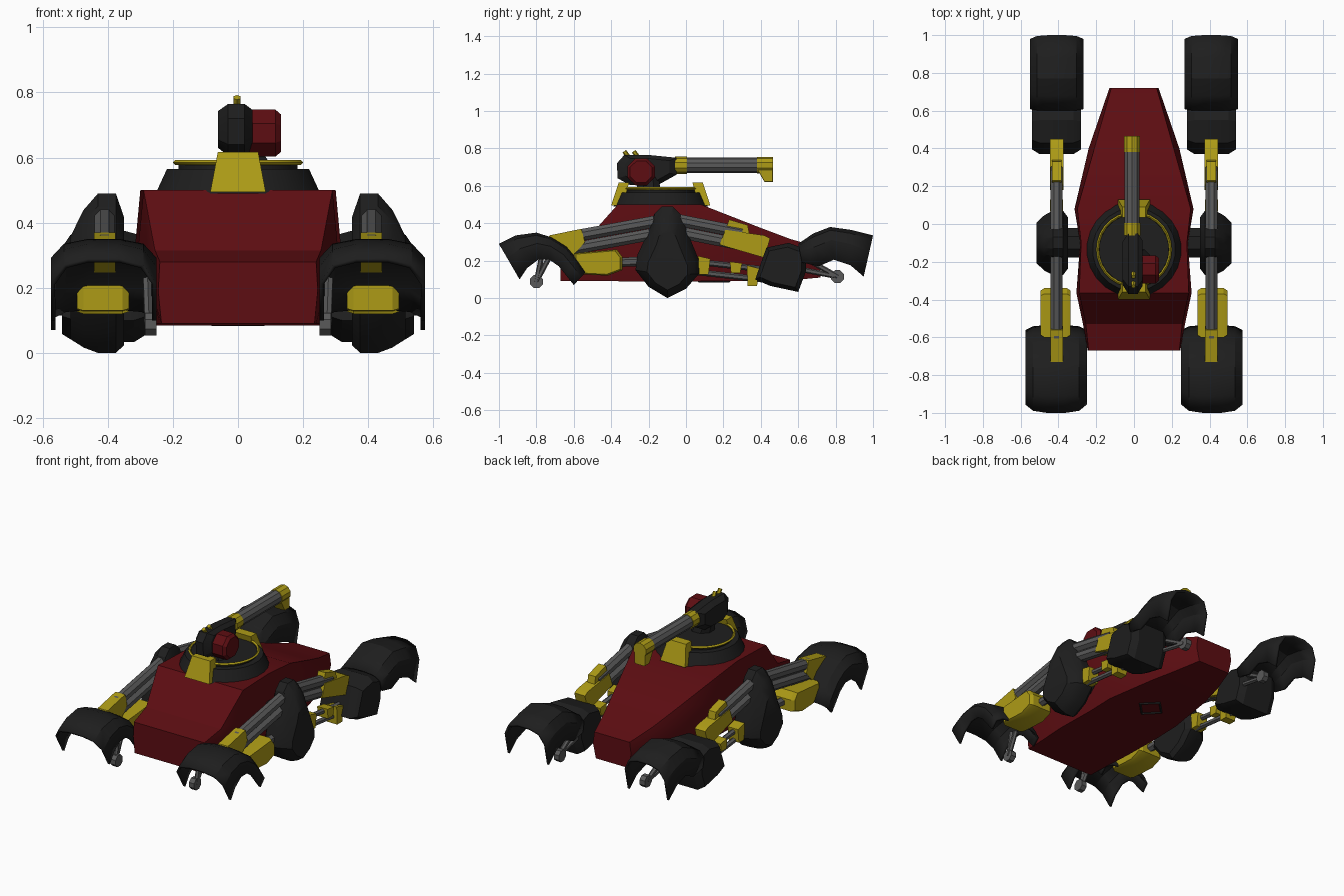
import bpy, bmesh, math
from mathutils import Vector

if "Cube" in bpy.data.objects:
    bpy.data.objects.remove(bpy.data.objects["Cube"])


def material(name, rgb):
    m = bpy.data.materials.new(name)
    m.diffuse_color = (*rgb, 1)
    m.use_nodes = True
    m.node_tree.nodes["Principled BSDF"].inputs["Base Color"].default_value = m.diffuse_color
    return m


RED = material("dark_red", (0.11, 0.004, 0.006))
YELLOW = material("yellow", (0.42, 0.33, 0.008))
BLACK = material("black", (0.013, 0.013, 0.013))
STEEL = material("steel", (0.1, 0.1, 0.1))


def loft(name, rings, mat, mirror=False, shell=0):
    """Join equal rows of points: a closed solid, or an open sheet thickened by shell."""
    bm = bmesh.new()
    rows = [[bm.verts.new(p) for p in r] for r in rings]
    n = len(rows[0])
    for a, b in zip(rows, rows[1:]):
        for i in range(n - 1 if shell else n):
            j = (i + 1) % n
            bm.faces.new((a[i], a[j], b[j], b[i]))
    if not shell:
        bm.faces.new(rows[0][::-1])
        bm.faces.new(rows[-1])
    bmesh.ops.recalc_face_normals(bm, faces=bm.faces[:])
    if shell and sum(f.normal.z for f in bm.faces) < 0:
        bmesh.ops.reverse_faces(bm, faces=bm.faces[:])
    me = bpy.data.meshes.new(name)
    bm.to_mesh(me)
    bm.free()
    ob = bpy.data.objects.new(name, me)
    bpy.context.collection.objects.link(ob)
    me.materials.append(mat)
    if shell:
        ob.modifiers.new("thickness", 'SOLIDIFY').thickness = shell
    if mirror:
        ob.modifiers.new("mirror", 'MIRROR')
    return ob


def slab(name, profile, sections, mat, centre=(0, 0), mirror=True):
    """Side profile (y, z) swept across x; each section is (x, scale about centre)."""
    cy, cz = centre
    return loft(name, [[(x, cy + (y - cy) * s, cz + (z - cz) * s) for y, z in profile]
                       for x, s in sections], mat, mirror)


def tube(name, a, b, r, mat, n=8, r2=None, mirror=True):
    a, b = Vector(a), Vector(b)
    q = (b - a).to_track_quat('Z', 'Y')
    rings = []
    for p, rad in ((a, r), (b, r if r2 is None else r2)):
        rings.append([p + q @ Vector((rad * math.cos(2 * math.pi * (i + .5) / n),
                                      rad * math.sin(2 * math.pi * (i + .5) / n), 0))
                      for i in range(n)])
    return loft(name, rings, mat, mirror)


def fender(name, x, half, crown, hem):
    """Hollow arched shell between a crown line and a hem line, both (y, z)."""
    arch = [(-1, 0), (-1, .6), (-.75, .9), (-.3, 1), (.3, 1), (.75, .9), (1, .6), (1, 0)]
    loft(name, [[(x + half * u, h[0] + (c[0] - h[0]) * t, h[1] + (c[1] - h[1]) * t)
                 for u, t in arch] for c, h in zip(crown, hem)], BLACK, True, .014)


# Hull: y, top width/height, middle width/height, bottom width/height
stations = [(-.67, .24, .28, .245, .19, .235, .09), (-.53, .255, .315, .27, .2, .24, .09),
            (-.365, .29, .50, .305, .34, .25, .09), (-.1, .28, .50, .285, .33, .25, .085),
            (.08, .30, .50, .315, .34, .25, .09),
            (.4, .21, .375, .24, .28, .20, .09), (.56, .165, .315, .185, .22, .16, .095),
            (.72, .12, .27, .13, .2, .11, .11)]
loft("hull", [[(-wb, y, zb), (-wm, y, zm), (-wt, y, zt), (wt, y, zt), (wm, y, zm), (wb, y, zb)]
              for y, wt, zt, wm, zm, wb, zb in stations], RED)
bpy.ops.mesh.primitive_torus_add(major_segments=4, minor_segments=4, major_radius=.08,
                                 minor_radius=.008, location=(0, .15, .09))
bpy.context.object.name = "belly_hatch_frame"
bpy.context.object.data.materials.append(BLACK)

# Turret base, ring and brackets
TY = -.135
tube("turret_base", (0, TY, .49), (0, TY, .565), .255, BLACK, 24, .22, False)
tube("turret_plate", (0, TY, .56), (0, TY, .58), .185, BLACK, 24, .185, False)
bpy.ops.mesh.primitive_torus_add(major_segments=28, minor_segments=4, major_radius=.193,
                                 minor_radius=.008, location=(0, TY, .585))
bpy.context.object.name = "turret_ring"
bpy.context.object.data.materials.append(YELLOW)
for name, s in (("front_bracket", -1), ("rear_bracket", 1)):
    loft(name, [[(-w, TY + s * o, z), (w, TY + s * o, z), (w, TY + s * i, z), (-w, TY + s * i, z)]
                for w, o, i, z in ((.085, .265, .2, .495), (.062, .225, .17, .617))], YELLOW)

# Gun
tube("gun_pedestal", (.03, -.2, .57), (0, -.2, .65), .07, BLACK, 8, .055, False)
slab("gun_body", [(-.37, .72), (-.33, .765), (-.2, .765), (-.05, .75), (-.05, .66),
                  (-.14, .61), (-.3, .605), (-.365, .64)],
     [(-.062, .7), (-.03, 1), (.02, 1), (.045, .75)], BLACK, (-.2, .69), False)
slab("gun_pod", [(-.24 + .08 * math.cos(a), .675 + .078 * math.sin(a))
                 for a in [math.pi * (i + .5) / 4 for i in range(8)]],
     [(.03, 1), (.115, 1), (.132, .8)], RED, (-.24, .675), False)
tube("gun_barrel", (-.01, -.06, .71), (-.01, .4, .71), .042, STEEL, 10, mirror=False)
tube("barrel_collar", (-.01, -.06, .71), (-.01, .005, .71), .046, YELLOW, 10, mirror=False)
tube("muzzle", (-.01, .38, .71), (-.01, .465, .71), .045, YELLOW, 10, mirror=False)
slab("muzzle_drop", [(.38, .69), (.465, .69), (.465, .62), (.42, .62)],
     [(-.045, .95), (-.03, 1), (.01, 1), (.025, .95)], YELLOW, (.43, .66), False)
for i, y in enumerate((-.25, -.3)):
    tube("gun_sight_%d" % i, (-.003, y, .745), (-.003, y - .03, .785), .012, YELLOW, 6, mirror=False)

# Side pods that carry the arms
slab("side_pod", [(-.13, .49), (-.17, .45), (-.19, .38), (-.26, .23), (-.27, .15), (-.2, .06),
                  (-.1, 0), (0, .05), (.07, .13), (.07, .2), (.005, .36), (-.03, .45), (-.07, .49)],
     [(.35, .8), (.375, 1), (.43, 1), (.475, .86), (.515, .64)], BLACK, (-.1, .12))
tube("pod_axle", (.27, -.1, .26), (.38, -.1, .26), .085, BLACK)

# Front and rear arm rods
X = .41
for i, dz in enumerate((0, -.065)):
    tube("front_arm_rod_%d" % i, (X, -.08, .425 + dz), (X, -.6, .33 + dz), .034, STEEL)
    tube("rear_arm_rod_%d" % i, (X, -.08, .425 + dz), (X, .3, .35 + dz), .034, STEEL)

# Yellow arm fittings
slab("front_arm_sleeve", [(-.74, .3), (-.73, .335), (-.56, .37), (-.54, .3), (-.6, .23)],
     [(X - .033, 1), (X + .033, 1)], YELLOW)
slab("front_lower_box", [(-.6, .24), (-.37, .26), (-.34, .22), (-.34, .15), (-.42, .12), (-.6, .13)],
     [(.335, .9), (.355, 1), (.475, 1), (.495, .9)], YELLOW, (-.47, .19))
slab("rear_arm_sleeve", [(.18, .285), (.21, .365), (.42, .335), (.45, .32), (.42, .215)],
     [(X - .036, 1), (X + .036, 1)], YELLOW)
slab("rear_sleeve_cap", [(.21, .36), (.23, .42), (.33, .39), (.34, .34)],
     [(X - .025, 1), (X + .025, 1)], YELLOW)
for i, (y, z, h) in enumerate(((.1, .175, .05), (.27, .165, .03), (.36, .12, .055))):
    slab("rear_lower_clamp_%d" % i, [(y - .03, z - h), (y - .035, z + h), (y + .03, z + h * .7),
                                     (y + .02, z - h)], [(X - .035, 1), (X + .035, 1)], YELLOW)
for i, z in enumerate((.2, .145)):
    tube("rear_lower_rod_%d" % i, (X, 0, z), (X, .45, z - .05), .016, STEEL, 6)
tube("front_lower_rod", (X, -.1, .2), (X, -.4, .19), .025, STEEL, 6)

# Hollow fenders and the drum ahead of the rear ones
fender("front_fender", .4125, .1625,
       [(-1, .29), (-.91, .335), (-.8, .35), (-.72, .325), (-.64, .275), (-.58, .205), (-.535, .14)],
       [(-.89, .10), (-.85, .16), (-.79, .205), (-.73, .205), (-.68, .17), (-.64, .12), (-.6, .07)])
fender("rear_fender", .409, .141,
       [(.6, .29), (.68, .345), (.77, .38), (.88, .365), (1, .335)],
       [(.62, .19), (.71, .17), (.79, .205), (.88, .175), (.95, .115)])
slab("rear_drum", [(.43, .27), (.37, .1), (.45, .065), (.6, .033), (.64, .14), (.645, .26), (.55, .295)],
     [(.28, .82), (.32, 1), (.5, 1), (.54, .82)], BLACK, (.51, .17))

# Axle stubs under the fenders
for name, x, y, z, ends in (("front", .25, -.8, .088, ((-.77, .23), (-.73, .22))),
                            ("rear", .275, .81, .115, ((.63, .15), (.66, .2)))):
    tube(name + "_stub", (x, y, z), (x + .035, y, z), .037, STEEL)
    for i, (ey, ez) in enumerate(ends):
        tube("%s_stub_rod_%d" % (name, i), (x + .025, y, z), (x + .03, ey, ez), .014, STEEL, 6)

# Soft shading on shallow edges only
bpy.ops.object.select_all(action='SELECT')
bpy.ops.object.shade_smooth_by_angle(angle=math.radians(28))
